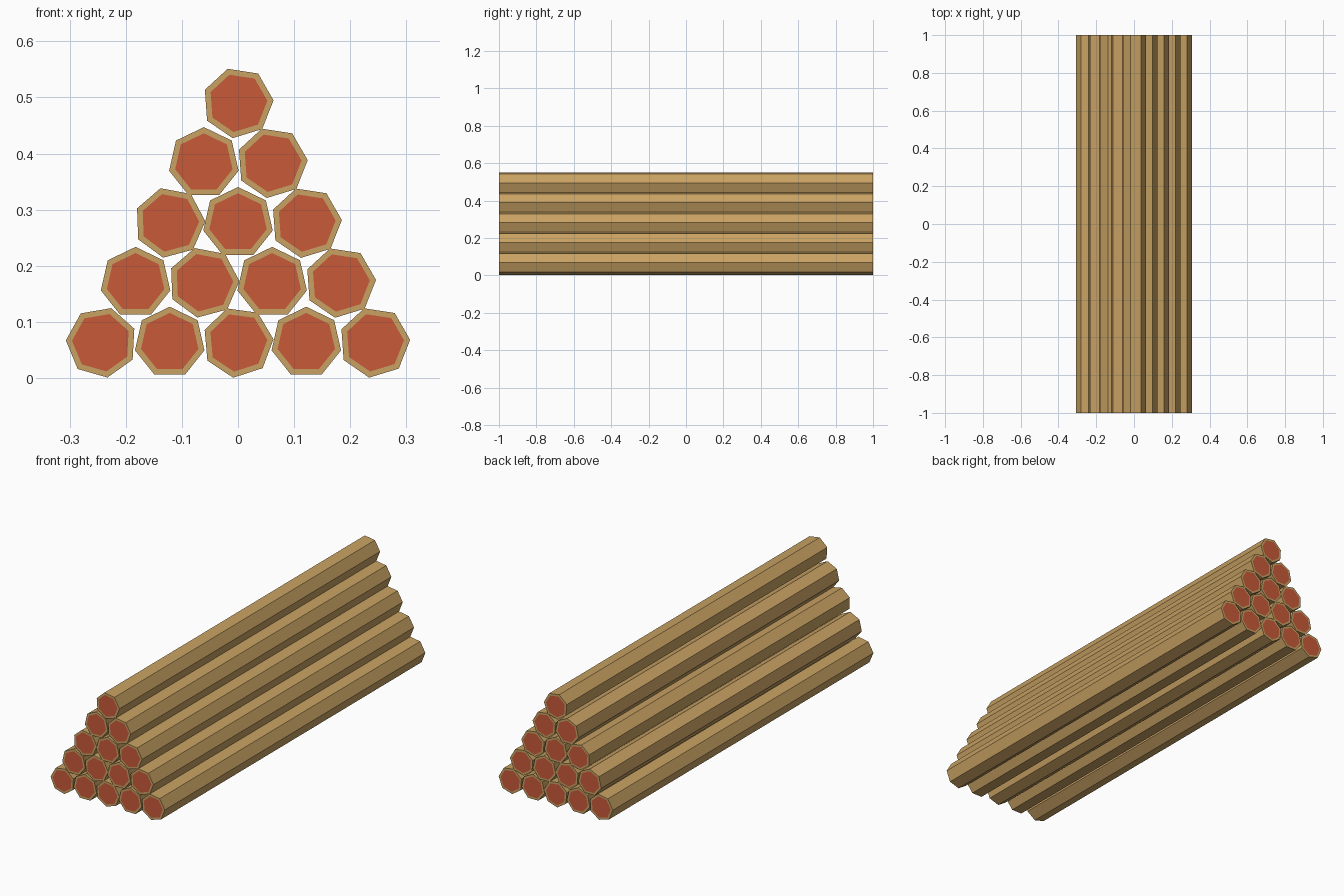
import bpy, bmesh
from math import sin, cos, pi, radians

if "Cube" in bpy.data.objects:
    bpy.data.objects.remove(bpy.data.objects["Cube"])

R, INSET, PITCH, ROW, HALF = 0.0635, 0.011, 0.1217, 0.1067, 1.0


def material(name, color):
    m = bpy.data.materials.new(name)
    m.diffuse_color = (*color, 1)
    m.use_nodes = True
    m.node_tree.nodes["Principled BSDF"].inputs["Base Color"].default_value = m.diffuse_color
    return m


bark = material("bark", (0.58, 0.36, 0.125))
cut_wood = material("cut_wood", (0.58, 0.10, 0.04))


def log(name, x, z, turn):
    # seven-sided prism along y, turn is clockwise degrees seen from the front
    bm = bmesh.new()
    angles = [radians(turn) + 2 * pi * i / 7 for i in range(7)]
    ring = [bm.verts.new((x + R * sin(a), -HALF, z + R * cos(a))) for a in angles]
    front = bm.faces.new(ring)
    ext = bmesh.ops.extrude_face_region(bm, geom=[front], use_keep_orig=True)
    moved = [v for v in ext["geom"] if isinstance(v, bmesh.types.BMVert)]
    bmesh.ops.translate(bm, verts=moved, vec=(0, 2 * HALF, 0))
    bmesh.ops.recalc_face_normals(bm, faces=bm.faces[:])
    # inset coloured cut ends, flush with the bark rim
    ends = [f for f in bm.faces if len(f.verts) == 7]
    bmesh.ops.inset_individual(bm, faces=ends, thickness=INSET, depth=0)
    for f in bm.faces:
        f.material_index = 1 if len(f.verts) == 7 else 0
    mesh = bpy.data.meshes.new(name)
    bm.to_mesh(mesh)
    bm.free()
    mesh.materials.append(bark)
    mesh.materials.append(cut_wood)
    bpy.context.collection.objects.link(bpy.data.objects.new(name, mesh))


# rotation of each log, rows from the ground up
rows = [
    [16, 0, -18, 0, -17],
    [0, -15, 0, -17],
    [-15, 0, -17],
    [0, -17],
    [-17],
]
for r, turns in enumerate(rows):
    for c, turn in enumerate(turns):
        x = (c - (len(turns) - 1) / 2) * PITCH
        log(f"log_row{r + 1}_{c + 1}", x, 0.0635 + r * ROW, turn)
